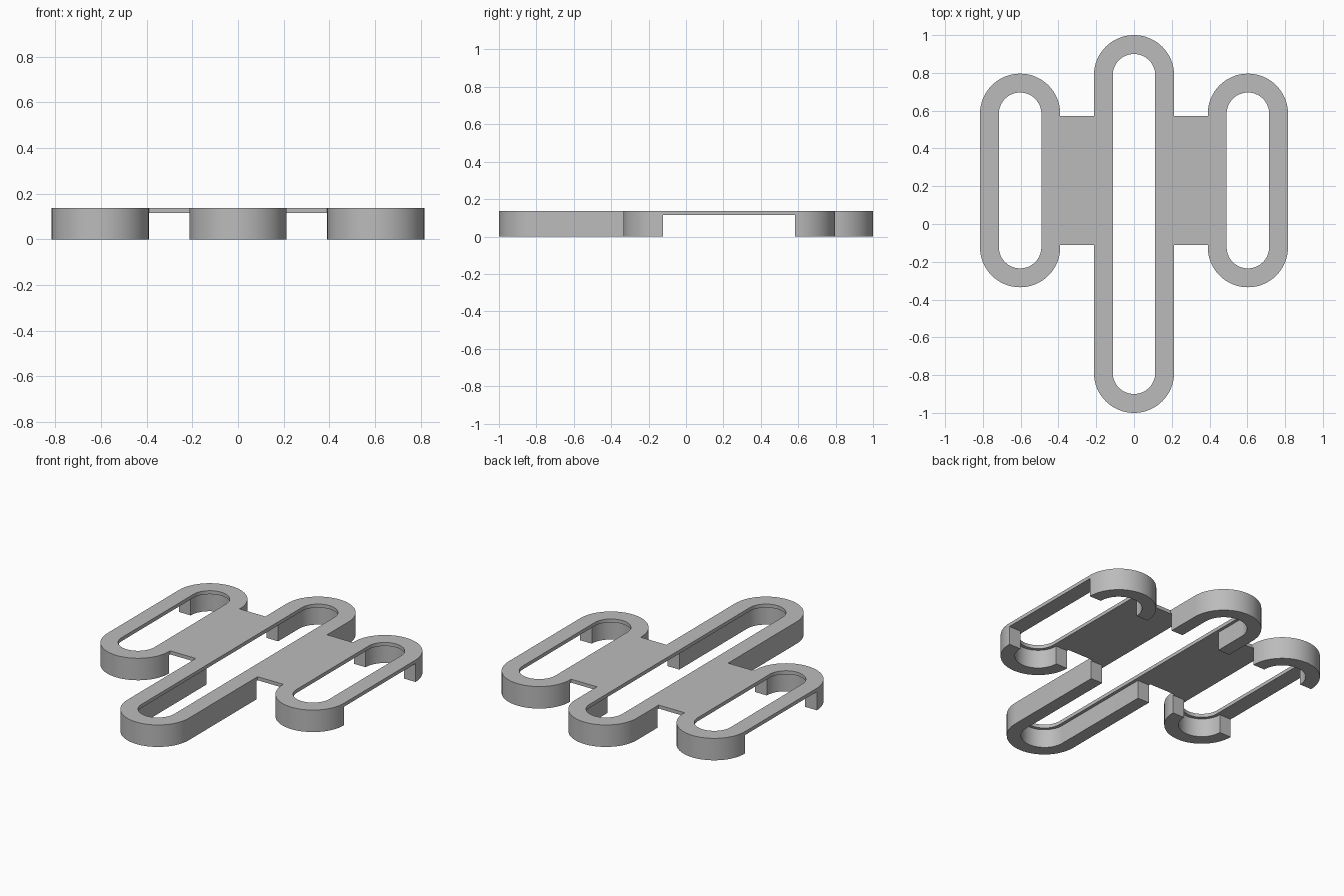
import bpy, bmesh, math

cube = bpy.data.objects.get("Cube")
if cube:
    bpy.data.objects.remove(cube, do_unlink=True)

# Shared dimensions
OUTER, SLOT, WALL = 0.2125, 0.1125, 0.132   # radii: outside, slot in the plate, inside of the legs
TOP, UNDER = 0.137, 0.115                   # plate top and underside
GAP_FRONT, GAP_BACK = -0.1225, 0.5835       # span without legs
SIDE_X = 0.603
SEGMENTS = 32

grey = bpy.data.materials.new("plain grey")
grey.use_nodes = True
colour = (0.5, 0.5, 0.5, 1)
grey.diffuse_color = colour
grey.node_tree.nodes["Principled BSDF"].inputs["Base Color"].default_value = colour


def finish(name, bm):
    bmesh.ops.recalc_face_normals(bm, faces=bm.faces)
    mesh = bpy.data.meshes.new(name)
    bm.to_mesh(mesh)
    bm.free()
    mesh.materials.append(grey)
    obj = bpy.data.objects.new(name, mesh)
    bpy.context.collection.objects.link(obj)
    return obj


def box(name, x0, x1, y0, y1):
    """Flat piece of the top plate."""
    bm = bmesh.new()
    for v in bmesh.ops.create_cube(bm, size=1)["verts"]:
        v.co.x = x1 if v.co.x > 0 else x0
        v.co.y = y1 if v.co.y > 0 else y0
        v.co.z = TOP if v.co.z > 0 else UNDER
    return finish(name, bm)


def link_end(name, x, centre, cut, side):
    """U-shaped end: an L-shaped section swept round a half circle."""
    section = [(OUTER, 0), (OUTER, TOP), (SLOT, TOP),
               (SLOT, UNDER), (WALL, UNDER), (WALL, 0)]
    stations = [(i * math.pi / SEGMENTS, centre) for i in range(SEGMENTS + 1)]
    if abs(centre - cut) > 0.001:
        stations = [(0, cut)] + stations + [(math.pi, cut)]
    bm = bmesh.new()
    rows = [[bm.verts.new((x + r * math.cos(a), y + side * r * math.sin(a), z))
             for r, z in section] for a, y in stations]
    n = len(section)
    for p, q in zip(rows, rows[1:]):
        for i in range(n):
            j = (i + 1) % n
            bm.faces.new((p[i], p[j], q[j], q[i]))
    bm.faces.new(rows[0])
    bm.faces.new(rows[-1])
    obj = finish(name, bm)
    bpy.ops.object.select_all(action="DESELECT")
    obj.select_set(True)
    bpy.context.view_layer.objects.active = obj
    bpy.ops.object.shade_smooth_by_angle(angle=math.radians(30))


# Three slotted links: two ends and two thin bars each
for label, x, front, back in (("right", -SIDE_X, GAP_FRONT, GAP_BACK),
                              ("centre", 0, -0.7875, 0.7875),
                              ("left", SIDE_X, GAP_FRONT, GAP_BACK)):
    link_end(label + "_link_front_end", x, front, GAP_FRONT, -1)
    link_end(label + "_link_back_end", x, back, GAP_BACK, 1)
    for bar, s in (("right", -1), ("left", 1)):
        x0, x1 = sorted((x + s * SLOT, x + s * OUTER))
        box(f"{label}_link_{bar}_bar", x0, x1, GAP_FRONT, GAP_BACK)

# Thin panels joining the links
for label, s in (("right", -1), ("left", 1)):
    x0, x1 = sorted((s * OUTER, s * (SIDE_X - OUTER)))
    box(label + "_panel", x0, x1, -0.111, 0.573)
